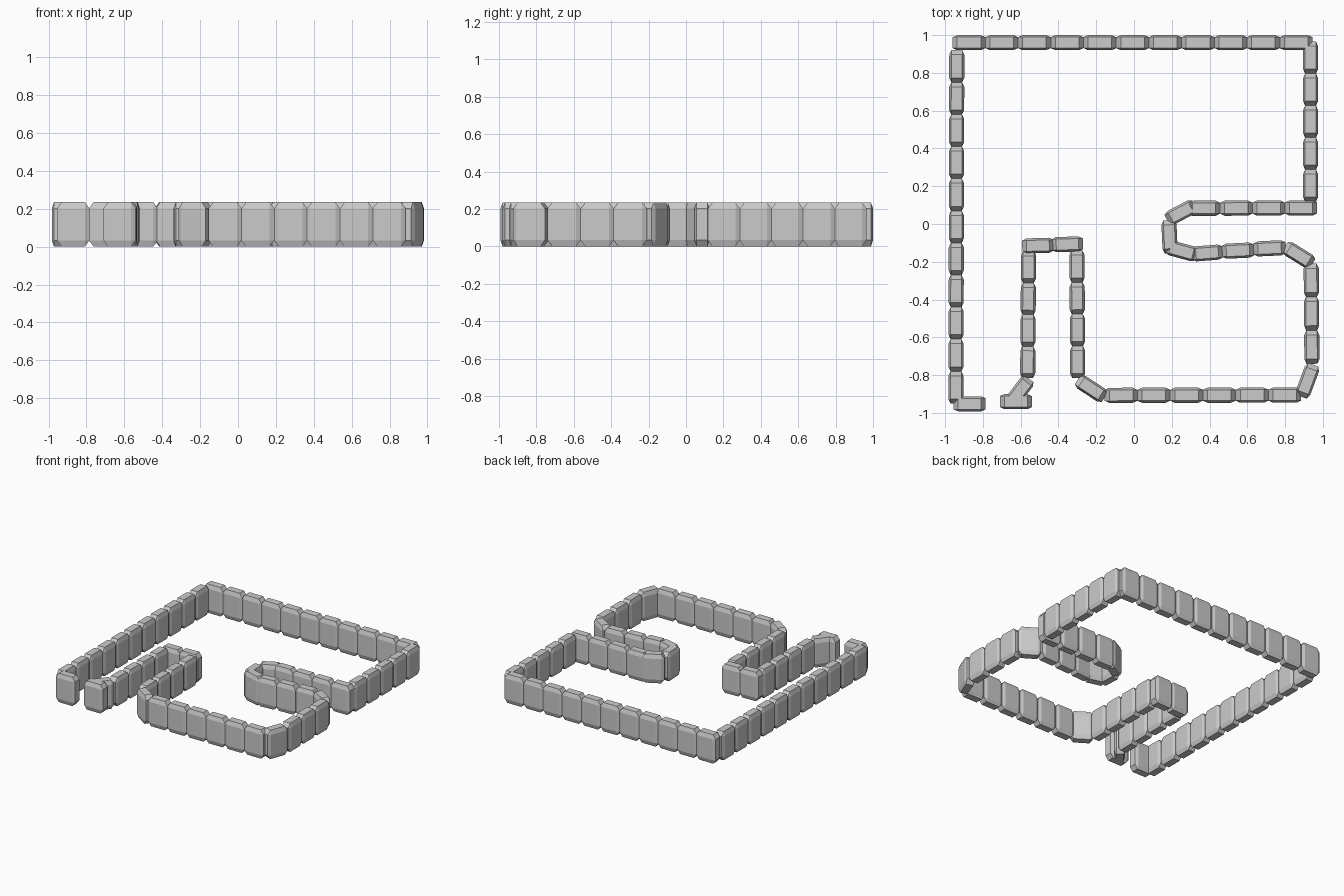
import bpy, bmesh, math
from mathutils import Matrix

if "Cube" in bpy.data.objects:
    bpy.data.objects.remove(bpy.data.objects["Cube"])

WIDTH, HEIGHT = 0.08, 0.235

# One shared chamfered unit block, stretched to fit each wall segment
mesh = bpy.data.meshes.new("wall_block")
bm = bmesh.new()
bmesh.ops.create_cube(bm, size=1)
bmesh.ops.bevel(bm, geom=bm.edges[:], offset=0.14, segments=1,
                affect='EDGES', profile=0.5)
bm.to_mesh(mesh)
bm.free()


def run(name, a, b, count=1):
    """Row of blocks laid end to end from a to b."""
    dx, dy = (b[0] - a[0]) / count, (b[1] - a[1]) / count
    length, angle = math.hypot(dx, dy), math.atan2(dy, dx)
    for i in range(count):
        ob = bpy.data.objects.new(f"{name}_{i + 1}", mesh)
        ob.matrix_world = (
            Matrix.Translation((a[0] + dx * (i + .5), a[1] + dy * (i + .5), HEIGHT / 2))
            @ Matrix.Rotation(angle, 4, 'Z')
            @ Matrix.Diagonal((length, WIDTH, HEIGHT, 1)))
        bpy.context.collection.objects.link(ob)


# Outer walls
run("back_wall", (-0.96, 0.96), (0.945, 0.96), 11)
run("left_wall", (-0.938, 0.92), (-0.943, -0.95), 11)
run("left_end", (-0.955, -0.952), (-0.785, -0.952))
run("right_back_wall", (0.935, 0.965), (0.935, 0.118), 5)

# Inward loop on the right
run("loop_back", (0.97, 0.085), (0.285, 0.083), 4)
run("loop_back_corner", (0.322, 0.10), (0.175, 0.022))
run("loop_tip", (0.184, 0.02), (0.192, -0.155))
run("loop_front_corner", (0.17, -0.12), (0.335, -0.165))
run("loop_front_a", (0.305, -0.16), (0.47, -0.147))
run("loop_front_b", (0.465, -0.145), (0.635, -0.137))
run("loop_front_c", (0.632, -0.133), (0.803, -0.125))
run("loop_exit", (0.80, -0.12), (0.945, -0.21))

# Lower right and front walls
run("right_front_wall", (0.938, -0.21), (0.942, -0.74), 3)
run("front_right_corner", (0.95, -0.745), (0.887, -0.915))
run("front_wall", (0.885, -0.906), (-0.155, -0.907), 6)
run("front_left_corner", (-0.155, -0.918), (-0.298, -0.825))

# Narrow alcove on the left
run("alcove_right", (-0.298, -0.815), (-0.302, -0.14), 4)
run("alcove_back_a", (-0.27, -0.105), (-0.435, -0.11))
run("alcove_back_b", (-0.425, -0.112), (-0.592, -0.117))
run("alcove_left", (-0.558, -0.145), (-0.563, -0.815), 4)
run("alcove_corner", (-0.555, -0.82), (-0.65, -0.945))
run("alcove_end", (-0.54, -0.94), (-0.71, -0.94))
